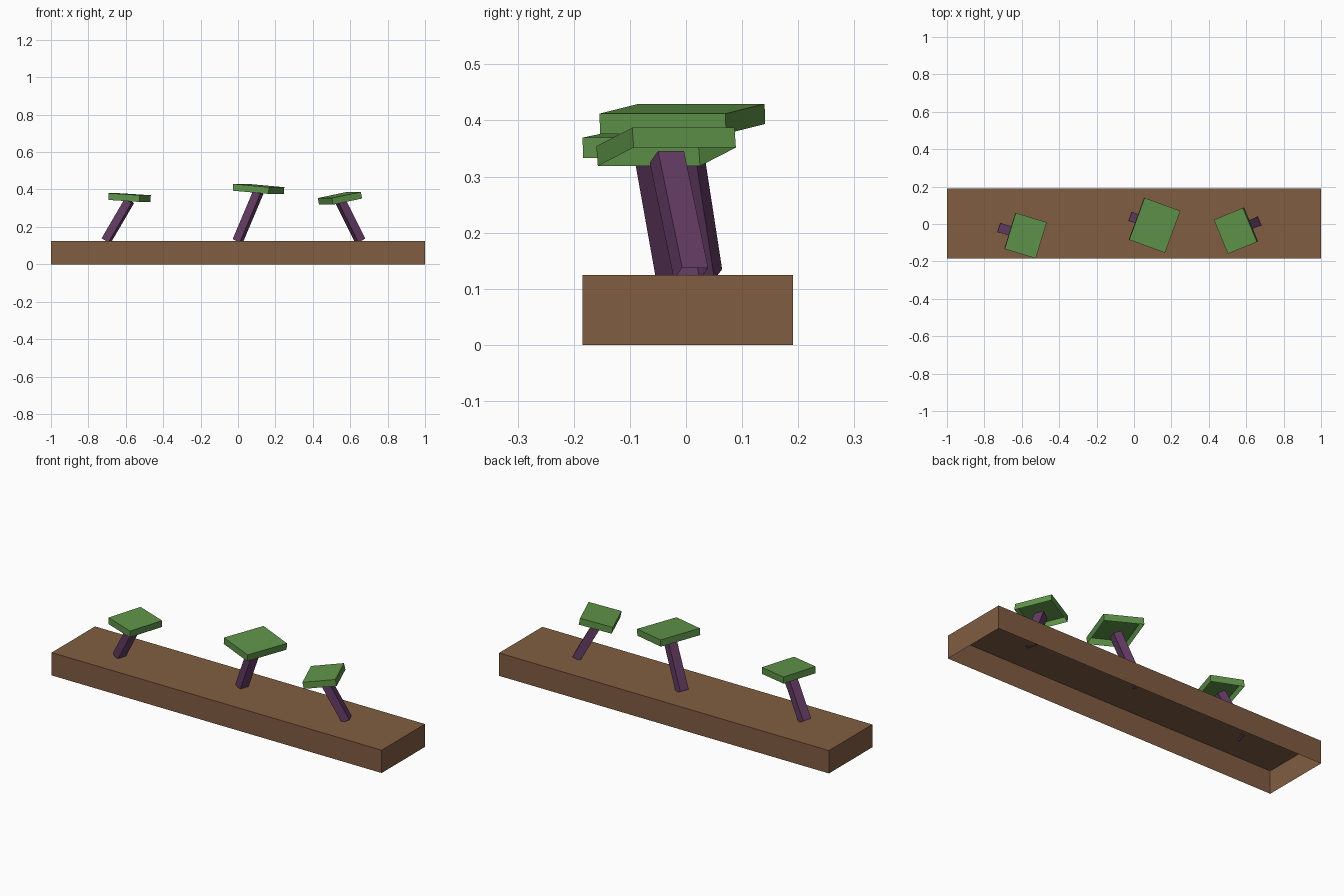
import bpy
import bmesh
from math import radians
from mathutils import Euler, Matrix, Vector

cube = bpy.data.objects.get("Cube")
if cube:
    bpy.data.objects.remove(cube, do_unlink=True)


def material(name, rgb):
    mat = bpy.data.materials.new(name)
    mat.use_nodes = True
    colour = (*rgb, 1.0)
    mat.diffuse_color = colour
    mat.node_tree.nodes["Principled BSDF"].inputs["Base Color"].default_value = colour
    return mat


brown = material("soil_brown", (0.22, 0.11, 0.054))
purple = material("stem_purple", (0.13, 0.046, 0.13))
green = material("leaf_green", (0.115, 0.295, 0.067))


def open_box(name, size, base, mat, tilt=0.0, yaw=0.0):
    """Box without a bottom face, its origin at the bottom centre."""
    bm = bmesh.new()
    bmesh.ops.create_cube(bm, size=1.0)
    bmesh.ops.translate(bm, verts=bm.verts, vec=(0, 0, 0.5))
    bottom = [f for f in bm.faces if f.normal.z < -0.5]
    bmesh.ops.delete(bm, geom=bottom, context='FACES_ONLY')
    bmesh.ops.scale(bm, verts=bm.verts, vec=size)
    mesh = bpy.data.meshes.new(name)
    bm.to_mesh(mesh)
    bm.free()
    mesh.materials.append(mat)
    obj = bpy.data.objects.new(name, mesh)
    obj.location = base
    obj.rotation_euler = Euler((0, radians(tilt), radians(yaw)))
    bpy.context.collection.objects.link(obj)
    return obj


def plant(side, foot, yaw, lean, length, cap_size, cap_tilt):
    """Leaning stem with a shallow hollow cap seated on its tip."""
    open_box(side + "_stem", (0.044, 0.05, length), foot, purple, lean, yaw)
    turn = Euler((0, radians(lean), radians(yaw))).to_matrix()
    tip = Vector(foot) + turn @ Vector((0, 0, length))
    open_box(side + "_cap", (*cap_size, 0.036), tip, green, cap_tilt, yaw)


# Ground slab
open_box("ground_slab", (2.0, 0.375, 0.125), (0, 0.003, 0), brown)

# Three plants along the slab
plant("right", (-0.704, -0.024, 0.128), -17, 31.4, 0.247, (0.174, 0.202), 3.5)
plant("middle", (-0.001, 0.034, 0.126), -20.1, 24.2, 0.284, (0.204, 0.239), 4.9)
plant("left", (0.653, 0.009, 0.127), 22.4, -28.5, 0.237, (0.171, 0.197), -11.1)
